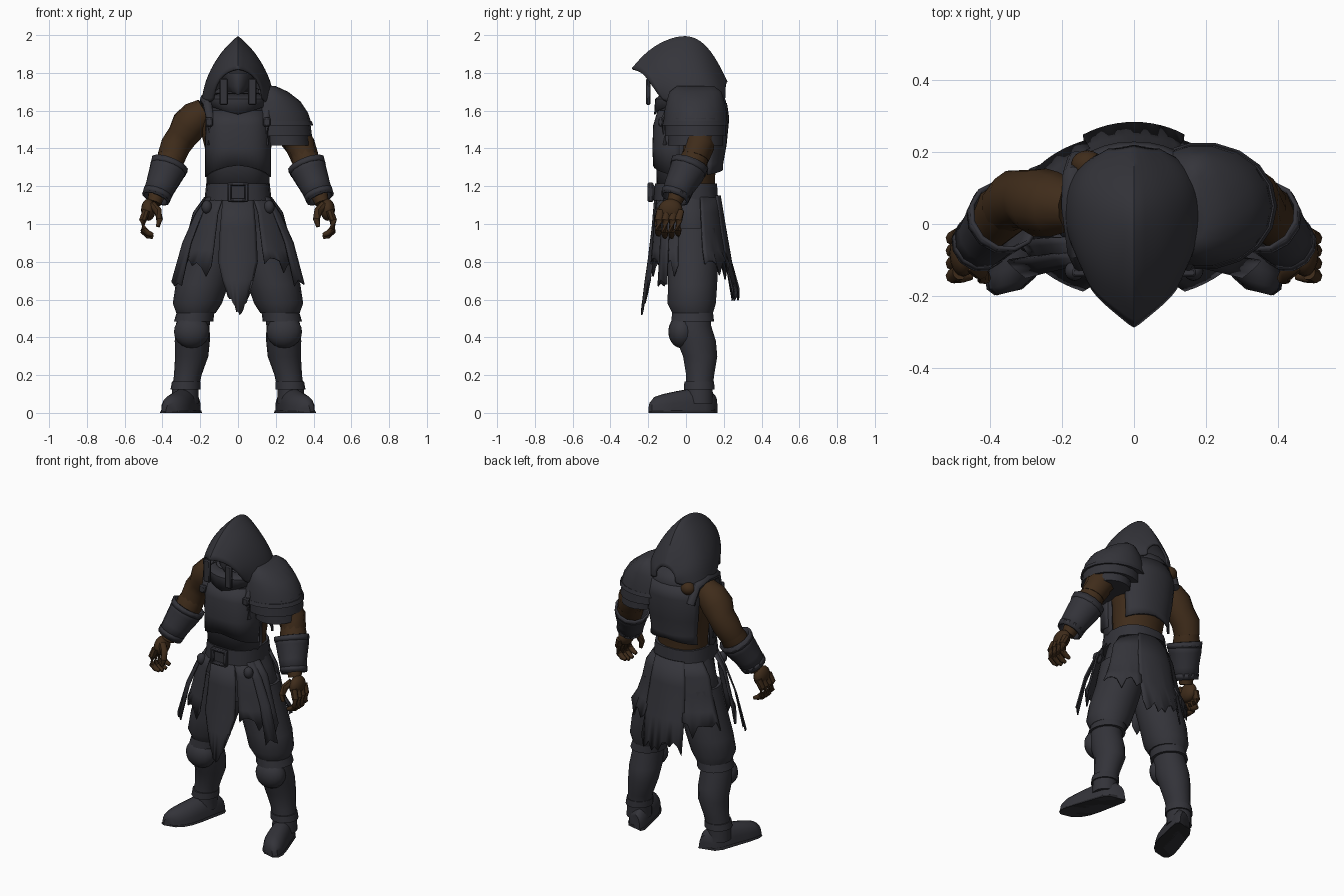
import bpy, bmesh, math, random
from mathutils import Vector

random.seed(4)
if "Cube" in bpy.data.objects:
    bpy.data.objects.remove(bpy.data.objects["Cube"])


def material(name, rgb):
    m = bpy.data.materials.new(name)
    m.use_nodes = True
    m.diffuse_color = (*rgb, 1)
    m.node_tree.nodes["Principled BSDF"].inputs["Base Color"].default_value = (*rgb, 1)
    return m


CLOTH = material("charcoal cloth", (0.035, 0.035, 0.043))
LEATHER = material("dark leather", (0.033, 0.033, 0.041))
SKIN = material("brown skin", (0.05, 0.025, 0.0105))
DARK = material("near black", (0.02, 0.02, 0.024))
parts = []


def finish(name, bm, mat, thick=0.0, sub=0, bevel=0.0):
    bmesh.ops.recalc_face_normals(bm, faces=bm.faces)
    mesh = bpy.data.meshes.new(name)
    bm.to_mesh(mesh)
    bm.free()
    mesh.materials.append(mat)
    ob = bpy.data.objects.new(name, mesh)
    bpy.context.collection.objects.link(ob)
    if sub:
        ob.modifiers.new("Smooth", "SUBSURF").levels = sub
        ob.modifiers["Smooth"].render_levels = sub
    if thick:
        mod = ob.modifiers.new("Thickness", "SOLIDIFY")
        mod.thickness, mod.offset = thick, 0
    if bevel:
        ob.modifiers.new("Bevel", "BEVEL").width = bevel
    parts.append(ob)
    return ob


def grid(name, rows, mat, closed=True, caps=True, **kw):
    """Skin a list of equally long point rows."""
    bm = bmesh.new()
    vs = [[bm.verts.new(p) for p in row] for row in rows]
    n = len(rows[0])
    for a, b in zip(vs, vs[1:]):
        for i in range(n if closed else n - 1):
            j = (i + 1) % n
            bm.faces.new((a[i], a[j], b[j], b[i]))
    if closed and caps:
        bm.faces.new(vs[0])
        bm.faces.new(vs[-1])
    return finish(name, bm, mat, **kw)


def power(v, p):
    return math.copysign(abs(v) ** p, v)


def ring(cx, cy, z, rx, ry, p=1.0, n=18):
    angles = [math.tau * i / n for i in range(n)]
    return [(cx + rx * power(math.cos(a), p), cy + ry * power(math.sin(a), p), z) for a in angles]


def loft(name, secs, mat, p=1.0, **kw):
    return grid(name, [ring(*s, p=p) for s in secs], mat, **kw)


def tube(name, pts, mat, n=12, **kw):
    """Round limb through (x, y, z, radius) points."""
    rows = []
    for i, (x, y, z, r) in enumerate(pts):
        a, b = pts[max(i - 1, 0)], pts[min(i + 1, len(pts) - 1)]
        q = (Vector(b[:3]) - Vector(a[:3])).to_track_quat("Z", "Y")
        rows.append([Vector((x, y, z)) + q @ Vector((r * math.cos(t), r * math.sin(t), 0))
                     for t in (math.tau * k / n for k in range(n))])
    return grid(name, rows, mat, **kw)


def wrap(name, a0, a1, secs, mat, jag=0.0, point=0.0, p=1.0, s=1, n=12, thick=0.008):
    """Cloth or plate around the body; the last row may be ragged or pointed."""
    rows = []
    for k, (z, rx, ry, cy) in enumerate(secs):
        row = []
        for i in range(n + 1):
            u = i / n
            a = math.radians(a0 + (a1 - a0) * u)
            dz = 0
            if k == len(secs) - 1:
                dz = point * (1 - abs(2 * u - 1)) + jag * random.uniform(-1, 1)
            row.append((s * rx * power(math.cos(a), p), cy + ry * power(math.sin(a), p), z - dz))
        rows.append(row)
    return grid(name, rows, mat, closed=False, thick=thick)


def box(name, loc, size, mat, bevel=0.006):
    bm = bmesh.new()
    bmesh.ops.create_cube(bm, size=1)
    for v in bm.verts:
        v.co = Vector(loc) + Vector(c * d for c, d in zip(v.co, size))
    return finish(name, bm, mat, bevel=bevel)


def ball(name, loc, size, mat):
    bm = bmesh.new()
    bmesh.ops.create_uvsphere(bm, u_segments=16, v_segments=10, radius=1)
    for v in bm.verts:
        v.co = Vector(loc) + Vector(c * d for c, d in zip(v.co, size))
    return finish(name, bm, mat)


# Hood: arches from the face opening to the nape, with a creased ridge
arches = [  # ridge y, z; cheek x, y, z; hem x, y, z
    (-.285, 1.82, .085, -.215, 1.785, .125, -.12, 1.65), (-.2, 1.92, .1, -.14, 1.85, .165, -.07, 1.64),
    (-.08, 1.985, .108, -.05, 1.88, .19, 0, 1.64), (.03, 2.0, .11, .05, 1.87, .19, .08, 1.64),
    (.115, 1.935, .1, .115, 1.83, .165, .14, 1.64), (.175, 1.835, .08, .165, 1.78, .12, .18, 1.65),
    (.215, 1.75, .045, .205, 1.73, .06, .205, 1.66)]
rows = []
for ty, tz, cx, cy, cz, hx, hy, hz in arches:
    half = [(hx, hy, hz), ((hx + cx) / 2 + .022, (hy + cy) / 2, (hz + cz) / 2), (cx, cy, cz),
            (cx * .5, (cy + ty) / 2, (cz + tz) / 2 + .008)]
    rows.append(half + [(0, ty, tz)] + [(-x, y, z) for x, y, z in reversed(half)])
hood = grid("hood", rows, CLOTH, closed=False, sub=2, thick=.012)
crease = hood.data.attributes.new("crease_edge", "FLOAT", "EDGE")
for e in hood.data.edges:
    if all(abs(hood.data.vertices[v].co.x) < .001 for v in e.vertices):
        crease.data[e.index].value = .8
ball("head", (0, -.02, 1.77), (.09, .1, .12), DARK)
loft("face_mask", [(0, -.08, 1.68, .02, .05), (0, -.08, 1.73, .06, .08), (0, -.06, 1.8, .08, .085)], CLOTH, p=1.3)
loft("scarf", [(0, .03, 1.55, .15, .17), (0, .03, 1.6, .19, .185), (0, .035, 1.65, .185, .18),
               (0, .04, 1.69, .15, .155), (0, .04, 1.72, .1, .1)], CLOTH)
wrap("scarf_fold", -160, -20, [(1.69, .12, .1, -.02), (1.66, .165, .15, -.01), (1.63, .16, .155, -.01)],
     CLOTH, point=.05)

# Torso and armour shells
loft("torso", [(0, .03, 1.14, .155, .13), (0, .03, 1.25, .155, .125), (0, .04, 1.38, .17, .14),
               (0, .05, 1.5, .2, .15), (0, .05, 1.58, .2, .14), (0, .04, 1.66, .12, .11)], SKIN)
ball("bare_shoulder_blade", (-.13, .165, 1.63), (.045, .04, .04), SKIN)
wrap("tunic_front", 180, 360, [(1.62, .14, .14, 0), (1.5, .168, .16, 0), (1.35, .166, .155, 0),
                               (1.18, .162, .15, 0)], CLOTH, p=.75, n=20)
wrap("breastplate", 185, 355, [(1.6, .145, .145, 0), (1.52, .166, .168, 0), (1.4, .17, .172, 0),
                               (1.25, .168, .168, 0)], CLOTH, p=.7, point=-.06, thick=.012, n=20)
wrap("back_plate", 25, 155, [(1.64, .17, .16, .05), (1.56, .2, .172, .05), (1.42, .185, .158, .05),
                             (1.32, .17, .14, .05), (1.26, .175, .14, .05)], CLOTH, p=.9, point=-.03, thick=.014)

# Belt and buckle
loft("belt", [(0, 0, 1.125, .178, .172), (0, 0, 1.215, .168, .166)], LEATHER, p=.8)
for x in (-.045, .045):
    box("buckle_side", (x, -.188, 1.168), (.02, .03, .1), LEATHER)
for z in (1.125, 1.21):
    box("buckle_bar", (0, -.188, z), (.11, .03, .018), LEATHER)
box("buckle_plate", (0, -.175, 1.168), (.08, .02, .08), LEATHER)

# Trouser seat and hanging cloths
loft("trouser_seat", [(0, .02, 1.17, .16, .14), (0, .03, 1.08, .2, .15), (0, .035, .98, .23, .15),
                      (0, .035, .86, .21, .13)], CLOTH)
wrap("front_cloth", -118, -62, [(1.13, .17, .165, 0), (.98, .2, .178, 0), (.8, .22, .2, 0), (.7, .17, .215, 0),
                                (.63, .11, .235, 0)], CLOTH, jag=.03, point=.12)
wrap("back_cloth", 60, 120, [(1.15, .2, .16, .02), (1.0, .24, .185, .02), (.8, .27, .22, .02),
                             (.64, .28, .26, .02)], CLOTH, jag=.05)

for side, s in (("left", 1), ("right", -1)):
    def nm(part):
        return side + "_" + part

    def mir(pts):
        return [(s * q[0], *q[1:]) for q in pts]

    # Hip cloths
    wrap(nm("hip_cloth_front"), -64, -12, [(1.14, .18, .17, 0), (1.06, .24, .182, 0), (.95, .27, .19, 0),
                                           (.86, .295, .198, 0), (.77, .32, .205, 0)], CLOTH, jag=.05, s=s, n=9)
    wrap(nm("hip_cloth_back"), 20, 66, [(1.14, .18, .16, .02), (1.06, .235, .17, .02), (.95, .26, .185, .02),
                                        (.86, .29, .2, .02), (.75, .33, .23, .02)], CLOTH, jag=.06, s=s, n=8)
    wrap(nm("belt_strip"), -40, -26, [(1.14, .185, .18, 0), (1.05, .25, .19, 0), (.9, .325, .21, 0),
                                      (.69, .39, .23, 0)], LEATHER, jag=.02, s=s, n=3)
    ball(nm("pouch"), (s * .165, -.13, 1.09), (.028, .028, .035), LEATHER)

    # Legs, boots and knee guards
    loft(nm("trouser_leg"), mir([(.12, .035, .98, .125, .135), (.145, .035, .82, .138, .137),
                                 (.19, .035, .68, .14, .132), (.215, .03, .58, .13, .13),
                                 (.222, .035, .53, .105, .11)]), CLOTH)
    loft(nm("boot_shaft"), mir([(.225, .035, .56, .085, .09), (.24, .035, .46, .09, .1), (.242, .055, .38, .093, .105),
                                (.245, .075, .3, .088, .092), (.266, .075, .2, .073, .075), (.278, .07, .13, .07, .072),
                                (.28, .07, .05, .072, .075)]), LEATHER)
    loft(nm("boot_cuff"), mir([(.225, .035, .53, .1, .11), (.235, .035, .485, .104, .115)]), LEATHER)
    loft(nm("ankle_band"), mir([(.274, .07, .165, .076, .08), (.278, .07, .125, .079, .082)]), LEATHER)
    ball(nm("knee_guard"), (s * .245, -.022, .43), (.094, .072, .088), CLOTH)
    # Feet turn outwards from heel to toe
    shape = [(.155, .045, .09), (.12, .066, .125), (.03, .072, .13), (-.05, .078, .115), (-.12, .078, .1),
             (-.165, .062, .085), (-.19, .032, .055)]
    for part, grow, lift, mat in (("boot_foot", 0, 1, LEATHER), ("boot_sole", .006, .2, DARK)):
        grid(nm(part), [[(s * (.268 + (.1 - y) * .28 + (w + grow) * math.cos(a)), y - .07 * math.cos(a) * w / .08 * .3,
                          h * lift * math.sin(a) ** .7 if 0 < a < 3.1 else 0)
                         for a in (math.pi * k / 10 for k in range(11))] for y, w, h in shape], mat)

    # Arms and bracers
    tube(nm("upper_arm"), mir([(.17, .05, 1.6, .07), (.22, .055, 1.565, .09), (.262, .06, 1.52, .096),
                               (.295, .07, 1.465, .082), (.33, .07, 1.415, .082), (.355, .05, 1.35, .074)]), SKIN)
    tube(nm("forearm"), mir([(.335, .07, 1.4, .065), (.365, .035, 1.32, .078), (.415, -.03, 1.2, .055),
                             (.445, -.065, 1.11, .038)]), SKIN)
    tube(nm("bracer"), mir([(.36, .022, 1.32, .098), (.38, .003, 1.27, .089), (.41, -.035, 1.2, .076),
                            (.437, -.06, 1.135, .07)]), LEATHER, caps=False, thick=.012)
    for part, low, r in (("bracer_rim", (.362, .02, 1.315), .1), ("bracer_wrist", (.425, -.05, 1.165), .077)):
        x, y, z = low
        tube(nm(part), mir([(x, y, z, r), (x + .009, y - .01, z - .024, r - .002)]), LEATHER, caps=False, thick=.006)

    # Hand with curled fingers
    ball(nm("palm"), (s * .475, -.082, 1.075), (.038, .064, .058), SKIN)
    for k, y in enumerate((-.135, -.1, -.065, -.03)):
        d = -.012 if k in (1, 2) else 0
        tube(nm("finger"), mir([(.485, y, 1.07, .021), (.504, y - .01, 1.02, .02), (.5, y - .012, .972 + d, .018),
                                (.475, y - .012, .95 + d, .016), (.45, y - .01, .942 + d, .01)]), SKIN, n=8)
    tube(nm("thumb"), mir([(.455, -.11, 1.1, .024), (.425, -.135, 1.07, .022), (.415, -.15, 1.025, .018),
                           (.425, -.155, .985, .011)]), SKIN, n=8)

    # Shoulder straps, chest buckles and hanging hood tails
    tube(nm("shoulder_strap"), mir([(.145, -.105, 1.42, .018), (.148, -.115, 1.55, .02), (.16, -.08, 1.635, .025),
                                    (.172, .05, 1.66, .03), (.17, .14, 1.64, .028), (.16, .18, 1.54, .025)]),
         CLOTH, n=8)
    box(nm("strap_buckle"), (s * .152, -.135, 1.54), (.04, .025, .045), LEATHER)
    box(nm("hood_tail"), (s * .075, -.2, 1.7), (.045, .022, .14), LEATHER)

# Layered pauldron on the left shoulder, narrowing outwards
loft("pauldron_cap", [(.17, .05, 1.73, .03, .1), (.175, .05, 1.7, .09, .14), (.18, .05, 1.65, .15, .155),
                      (.185, .05, 1.59, .185, .168), (.19, .05, 1.53, .2, .172)], CLOTH)
loft("pauldron_rim", [(.19, .05, 1.545, .2, .172), (.19, .05, 1.522, .208, .178)], LEATHER)
loft("pauldron_upper_lame", [(.21, .05, 1.56, .17, .16), (.22, .05, 1.465, .172, .165)], LEATHER)
loft("pauldron_lower_lame", [(.24, .05, 1.5, .13, .145), (.25, .05, 1.415, .132, .147)], LEATHER)

# Smooth shading with sharp edges kept
bpy.ops.object.select_all(action="DESELECT")
for ob in parts:
    ob.select_set(True)
bpy.context.view_layer.objects.active = parts[0]
bpy.ops.object.shade_smooth_by_angle(angle=math.radians(45))
